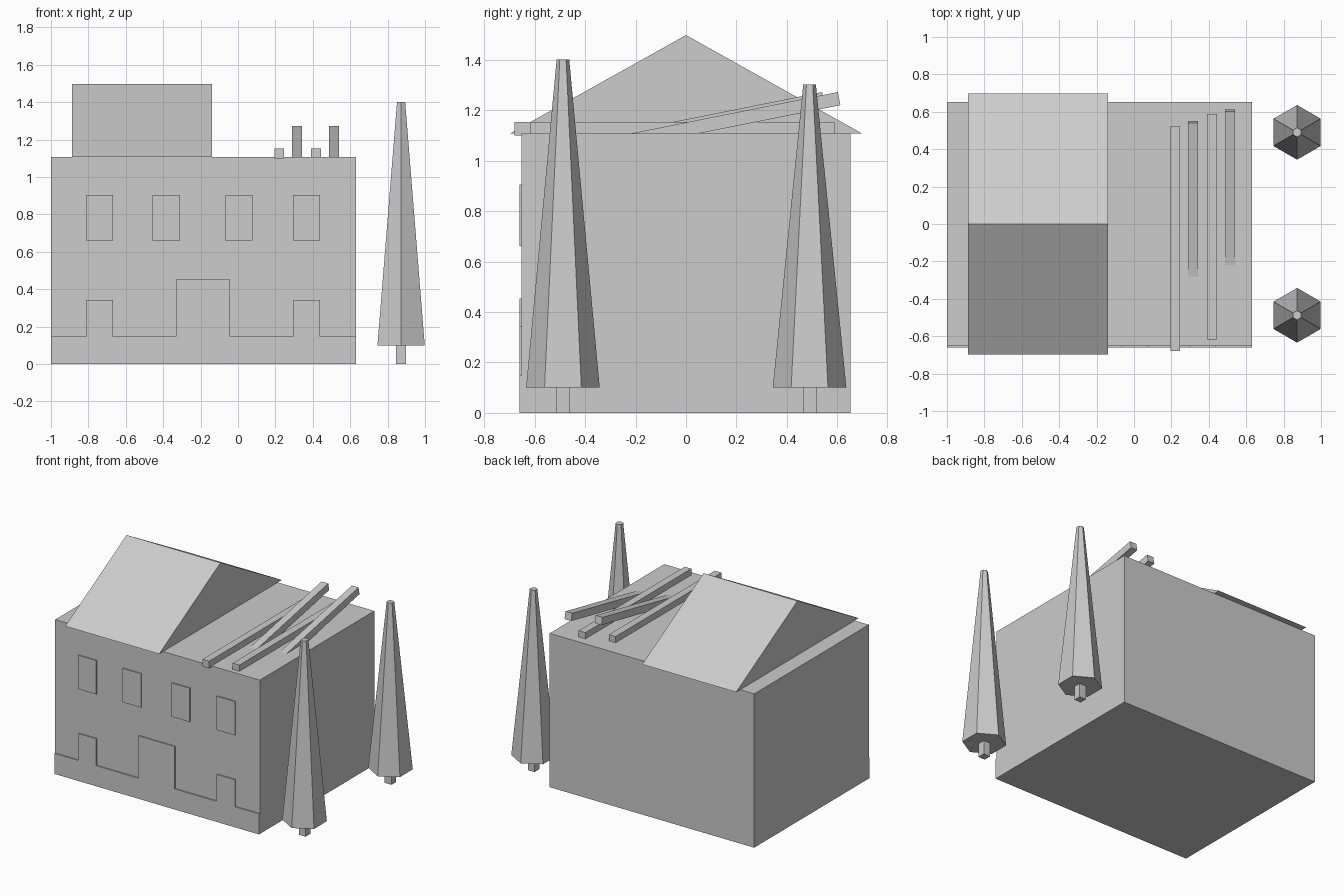
import bpy
import math

if "Cube" in bpy.data.objects:
    bpy.data.objects.remove(bpy.data.objects["Cube"])

grey = bpy.data.materials.new("plain grey")
grey.diffuse_color = (0.604, 0.604, 0.604, 1)
grey.use_nodes = True
grey.node_tree.nodes["Principled BSDF"].inputs["Base Color"].default_value = grey.diffuse_color


def add_mesh(name, verts, faces):
    me = bpy.data.meshes.new(name)
    me.from_pydata(verts, [], faces)
    me.materials.append(grey)
    ob = bpy.data.objects.new(name, me)
    bpy.context.collection.objects.link(ob)
    return ob


def loft(name, lower, upper):
    """Closed solid between two matching rings, listed counter-clockwise seen from the upper one."""
    n = len(lower)
    sides = [(i, (i + 1) % n, n + (i + 1) % n, n + i) for i in range(n)]
    caps = [tuple(reversed(range(n))), tuple(range(n, 2 * n))]
    return add_mesh(name, lower + upper, sides + caps)


def box(name, x0, x1, y0, y1, z0, z1):
    ring = [(x0, y0), (x1, y0), (x1, y1), (x0, y1)]
    return loft(name, [(x, y, z0) for x, y in ring], [(x, y, z1) for x, y in ring])


def front_plate(name, profile):
    """Thin raised plate on the front wall, profile in x and z."""
    return loft(name, [(x, WALL, z) for x, z in profile],
                [(x, WALL - 0.009, z) for x, z in profile])


def side_prism(name, x0, x1, profile):
    """Profile in y and z, extruded along x."""
    return loft(name, [(x0, y, z) for y, z in profile], [(x1, y, z) for y, z in profile])


WALL, TOP = -0.652, 1.108

# Main block and gabled roof
box("house_body", -1, 0.63, WALL, 0.652, 0, TOP)
side_prism("gable_roof", -0.888, -0.14, [(-0.698, TOP), (0.698, TOP), (0, 1.498)])

# Raised base band that steps up around the side panels and the door
outline = [(-1, 0), (0.63, 0), (0.63, 0.148)]
for x0, x1, z in [(0.293, 0.438, 0.342), (-0.332, -0.042, 0.453), (-0.812, -0.667, 0.342)]:
    outline += [(x1, 0.148), (x1, z), (x0, z), (x0, 0.148)]
outline.append((-1, 0.148))
front_plate("base_band", outline)

# Raised windows
for x in (-0.812, -0.456, -0.067, 0.293):
    front_plate("window", [(x, 0.662), (x + 0.145, 0.662), (x + 0.145, 0.905), (x, 0.905)])

# Beams lying flat on the roof
for x, y0, y1 in [(0.194, -0.68, 0.525), (0.39, -0.617, 0.588)]:
    box("flat_beam", x, x + 0.053, y0, y1, 1.1, 1.153)

# Leaning beams, their low ends sunk into the roof
a = math.atan(0.2)
c, s = math.cos(a), math.sin(a)
for x, y in [(0.288, 0.54), (0.486, 0.602)]:
    z, length, t = 1.272, 1.2, 0.053
    top_end, top_start = (y, z), (y - length * c, z - length * s)
    low_end, low_start = [(p + t * s, q - t * c) for p, q in (top_end, top_start)]
    side_prism("leaning_beam", x, x + 0.053, [low_start, low_end, top_end, top_start])

# Six-sided trees on square trunks
X = 0.872
for y, height in [(-0.488, 1.402), (0.49, 1.302)]:
    def hexagon(r, z):
        return [(X + r * math.sin(-k * math.pi / 3), y + r * math.cos(k * math.pi / 3), z)
                for k in range(6)]
    loft("tree_crown", hexagon(0.146, 0.1), hexagon(0.025, height))
    box("tree_trunk", X - 0.027, X + 0.027, y - 0.027, y + 0.027, 0, 0.1)
